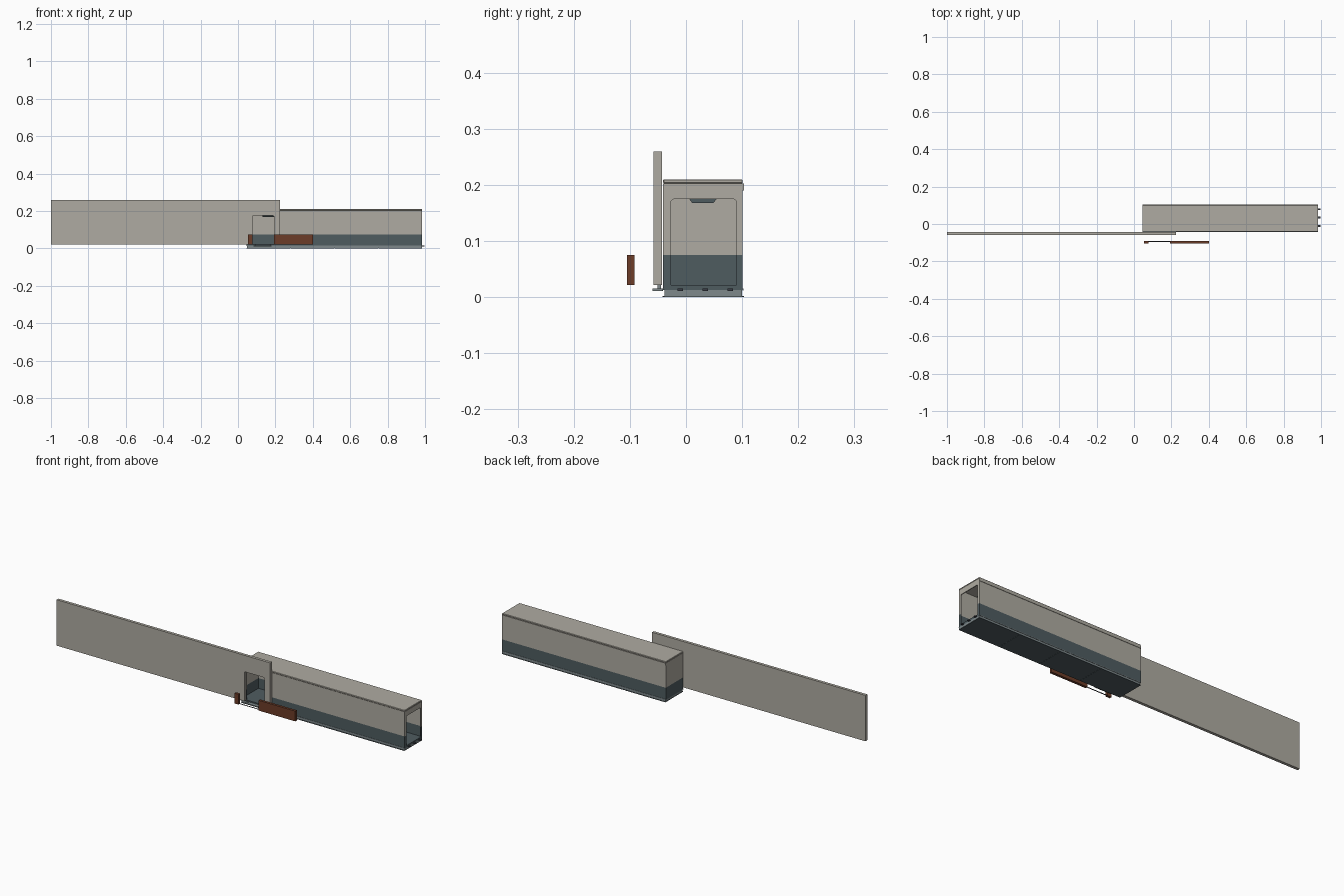
import bpy, bmesh, math
from mathutils import Vector

if "Cube" in bpy.data.objects:
    bpy.data.objects.remove(bpy.data.objects["Cube"])


def material(name, rgb):
    m = bpy.data.materials.new(name)
    m.diffuse_color = (*rgb, 1)
    m.use_nodes = True
    m.node_tree.nodes["Principled BSDF"].inputs["Base Color"].default_value = m.diffuse_color
    return m


LIGHT = material("warm_grey_panel", (0.43, 0.41, 0.36))
SLATE = material("dark_slate", (0.078, 0.107, 0.118))
TRIM = material("blue_grey_trim", (0.21, 0.25, 0.26))
BROWN = material("rust_brown", (0.15, 0.045, 0.021))
DARK = material("base_dark", (0.04, 0.045, 0.06))


def finish(name, bm, mat):
    bmesh.ops.recalc_face_normals(bm, faces=bm.faces)
    me = bpy.data.meshes.new(name)
    bm.to_mesh(me)
    bm.free()
    me.materials.append(mat)
    ob = bpy.data.objects.new(name, me)
    bpy.context.collection.objects.link(ob)
    return ob


def box(name, x, y, z, mat, bevel=0):
    """Box from (min, max) ranges."""
    bm = bmesh.new()
    bmesh.ops.create_cube(bm, size=1)
    for v in bm.verts:
        v.co = Vector([(r[0] + r[1]) / 2 + c * (r[1] - r[0]) for r, c in zip((x, y, z), v.co)])
    if bevel:
        bmesh.ops.bevel(bm, geom=bm.edges[:], offset=bevel, segments=1, affect='EDGES')
    return finish(name, bm, mat)


def prism(name, pts, depth, axis, mat):
    """Extrude an outline (a, z) through depth along axis 'x' or 'y'."""
    bm = bmesh.new()
    place = (lambda a, d, z: (a, d, z)) if axis == 'y' else (lambda a, d, z: (d, a, z))
    face = bm.faces.new([bm.verts.new(place(a, depth[0], z)) for a, z in pts])
    out = bmesh.ops.extrude_face_region(bm, geom=[face])
    move = Vector(place(0, depth[1] - depth[0], 0))
    bmesh.ops.translate(bm, vec=move, verts=[v for v in out['geom'] if isinstance(v, bmesh.types.BMVert)])
    return finish(name, bm, mat)


def door_panel(name, a, z, door, top, depth, axis, mat, r=0.006):
    """Wall panel with a doorway notch that has rounded upper corners."""
    pts = [(a[0], z[0]), (door[0], z[0])]
    for cx, start in ((door[0] + r, 180), (door[1] - r, 90)):
        for i in range(4):
            t = math.radians(start - 30 * i)
            pts.append((cx + r * math.cos(t), top - r + r * math.sin(t)))
    pts += [(door[1], z[0]), (a[1], z[0]), (a[1], z[1]), (a[0], z[1])]
    return prism(name, pts, depth, axis, mat)


X0, X1, Y0, Y1 = 0.045, 0.985, -0.041, 0.101   # corridor footprint
T = 0.004                                      # wall thickness
LOW, MID, TOP, DOOR = 0.022, 0.075, 0.203, 0.175
FD, ED = (0.077, 0.192), (-0.027, 0.09)        # front and end doorways

# Base: thin foot, plinth, and four floor tiles
n = 4
step = (X1 - X0) / n
for i in range(n):
    x = (X0 + i * step + 0.001, X0 + (i + 1) * step - 0.001)
    box(f"base_plate_{i + 1}", x, (-0.042, 0.103), (0, 0.0018), SLATE)
box("plinth", (X0 + 0.003, X1), (-0.038, 0.1), (0.001, 0.0125), TRIM)
box("floor_slab", (X0, X1), (Y0, Y1), (0.0125, LOW), SLATE)
for name, y in (("front", (Y0 - 0.0015, Y0)), ("back", (Y1, Y1 + 0.0015))):
    box(f"{name}_floor_trim", (X0, X1), y, (0.012, 0.0155), TRIM)

# Back and left walls, slate below and light above
for part, z, mat in (("lower", (LOW, MID), SLATE), ("upper", (MID, TOP), LIGHT)):
    box(f"back_wall_{part}", (X0, X1), (Y1 - T, Y1), z, mat)
    box(f"left_end_wall_{part}", (X0, X0 + T), (Y0, Y1), z, mat)

# Front wall and right end wall with doorways
box("front_wall_lower_left", (X0, FD[0]), (Y0, Y0 + T), (LOW, MID), SLATE)
box("front_wall_lower_right", (FD[1], X1), (Y0, Y0 + T), (LOW, MID), SLATE)
door_panel("front_wall_upper", (X0, X1), (MID, TOP), FD, DOOR, (Y0, Y0 + T), 'y', LIGHT)
box("right_end_lower_front", (X1 - T, X1), (Y0, ED[0]), (LOW, MID), SLATE)
box("right_end_lower_back", (X1 - T, X1), (ED[1], Y1), (LOW, MID), SLATE)
door_panel("right_end_upper", (Y0, Y1), (MID, TOP), ED, DOOR, (X1 - T, X1), 'x', LIGHT)

# Roof and cornice
box("roof", (X0, X1), (Y0, Y1), (TOP, 0.21), LIGHT, 0.0015)
box("back_cornice", (X0, X1), (Y1, Y1 + 0.002), (0.19, TOP), LIGHT)

# Ceiling light strip
box("light_mount", (0.15, 0.9), (0.015, 0.045), (0.175, TOP), LIGHT)
prism("ceiling_light", [(0.005, 0.176), (0.011, 0.168), (0.049, 0.168), (0.055, 0.176)],
      (0.13, 0.92), 'x', SLATE)

# Connector pins at the right end, door sill at the front
for i, y in enumerate((-0.01, 0.034, 0.079)):
    box(f"end_connector_{i + 1}", (X1, 0.996), (y - 0.005, y + 0.005), (0.0115, 0.0155), DARK)
box("door_sill", (0.083, 0.178), (-0.06, Y0), (0.0115, 0.0155), TRIM)
for i, x in enumerate((0.09, 0.171)):
    box(f"sill_bracket_{i + 1}", (x - 0.004, x + 0.004), (-0.051, -0.045), (0.0155, LOW), TRIM)

# Long outer wall panel with its doorway
door_panel("long_outer_wall", (-1, 0.225), (LOW, 0.26), FD, DOOR, (-0.058, -0.043), 'y', LIGHT)

# Detached brown barrier boards, joined by a thin threshold strip
for side, x in (("left", (0.053, FD[0])), ("right", (FD[1], 0.402))):
    box(f"barrier_{side}", x, (-0.105, -0.092), (LOW, MID), BROWN)
box("barrier_threshold", FD, (-0.097, -0.092), (LOW, 0.0235), DARK)
